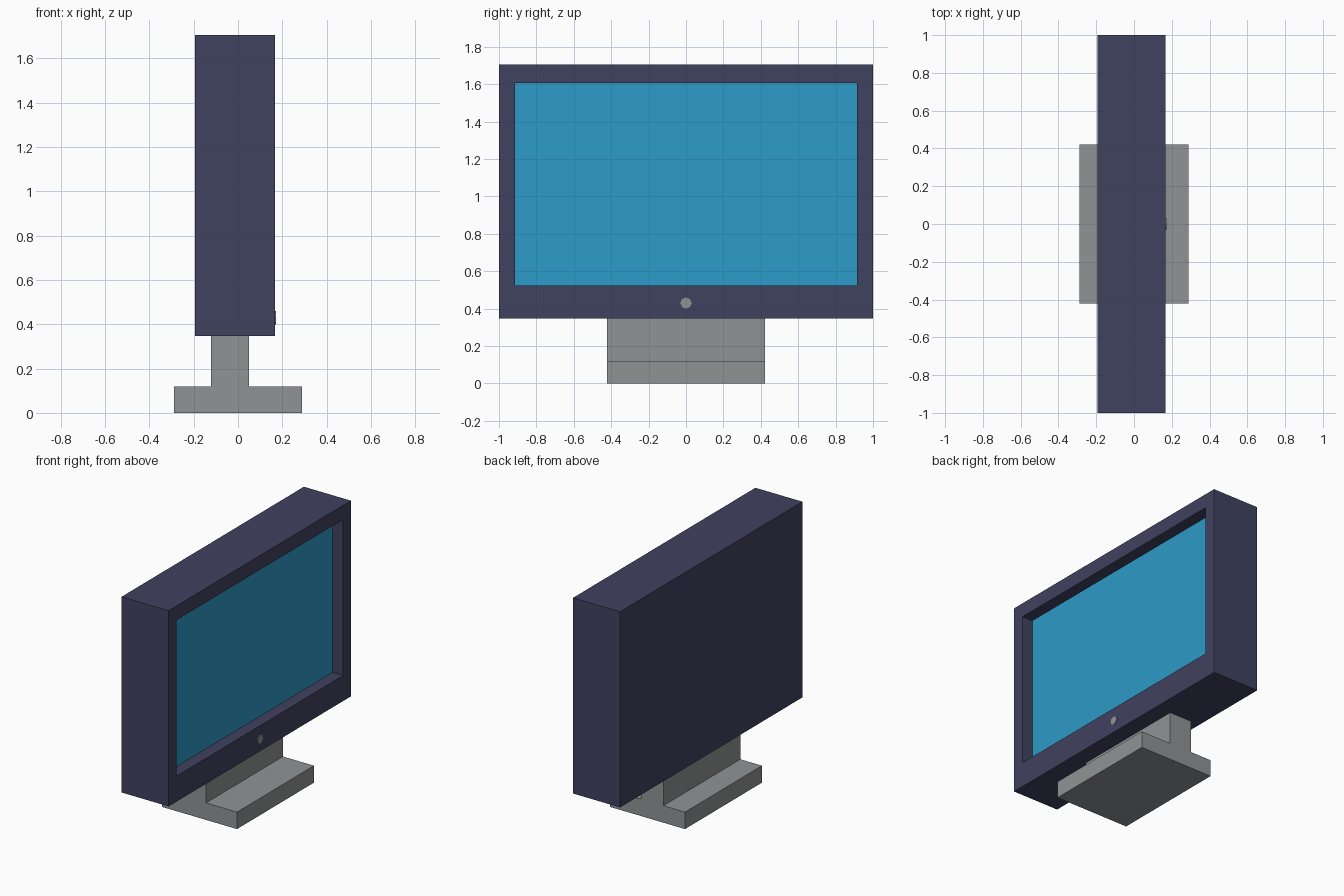
import bpy
import bmesh
import math

if "Cube" in bpy.data.objects:
    bpy.data.objects.remove(bpy.data.objects["Cube"])


def material(name, rgb):
    m = bpy.data.materials.new(name)
    m.diffuse_color = (*rgb, 1.0)
    m.use_nodes = True
    m.node_tree.nodes["Principled BSDF"].inputs["Base Color"].default_value = m.diffuse_color
    return m


NAVY = material("navy_case", (0.051, 0.054, 0.115))
BLUE = material("blue_screen", (0.026, 0.325, 0.578))
GREY = material("grey_stand", (0.28, 0.295, 0.30))


def finish(bm, name, *mats):
    bmesh.ops.recalc_face_normals(bm, faces=bm.faces)
    mesh = bpy.data.meshes.new(name)
    bm.to_mesh(mesh)
    bm.free()
    for m in mats:
        mesh.materials.append(m)
    ob = bpy.data.objects.new(name, mesh)
    bpy.context.collection.objects.link(ob)
    return ob


def box(bm, x, y, z):
    """Box spanning the given (low, high) ranges."""
    verts = bmesh.ops.create_cube(bm, size=1)["verts"]
    for v in verts:
        v.co = [r[0] if c < 0 else r[1] for c, r in zip(v.co, (x, y, z))]


# Case with a recessed screen in the +x face
FRONT, SCREEN_X = 0.167, 0.085
bm = bmesh.new()
box(bm, (-0.194, FRONT), (-1, 1), (0.346, 1.705))
screen = max(bm.faces, key=lambda f: f.calc_center_median().x)
bmesh.ops.inset_region(bm, faces=[screen], thickness=0.09)
for v in screen.verts:
    v.co.y = math.copysign(0.915, v.co.y)
    v.co.z = 1.606 if v.co.z > 1 else 0.523
bmesh.ops.inset_region(bm, faces=[screen], thickness=0)
for v in screen.verts:
    v.co.x = SCREEN_X
screen.material_index = 1
finish(bm, "screen_case", NAVY, BLUE)

# Stand: T-shaped profile extruded along y
profile = [(-0.288, 0), (0.288, 0), (0.288, 0.118), (0.05, 0.118),
           (0.05, 0.346), (-0.122, 0.346), (-0.122, 0.118), (-0.288, 0.118)]
bm = bmesh.new()
face = bm.faces.new([bm.verts.new((x, -0.422, z)) for x, z in profile])
ext = bmesh.ops.extrude_face_region(bm, geom=[face])
for v in ext["geom"]:
    if isinstance(v, bmesh.types.BMVert):
        v.co.y = 0.422
finish(bm, "stand", GREY)

# Plain button plate below the screen
bm = bmesh.new()
bmesh.ops.create_cone(bm, cap_ends=True, segments=8, radius1=0.03,
                      radius2=0.03, depth=0.008)
button = finish(bm, "button", GREY)
button.rotation_euler = (0, math.pi / 2, 0)
button.location = (FRONT, 0, 0.43)
